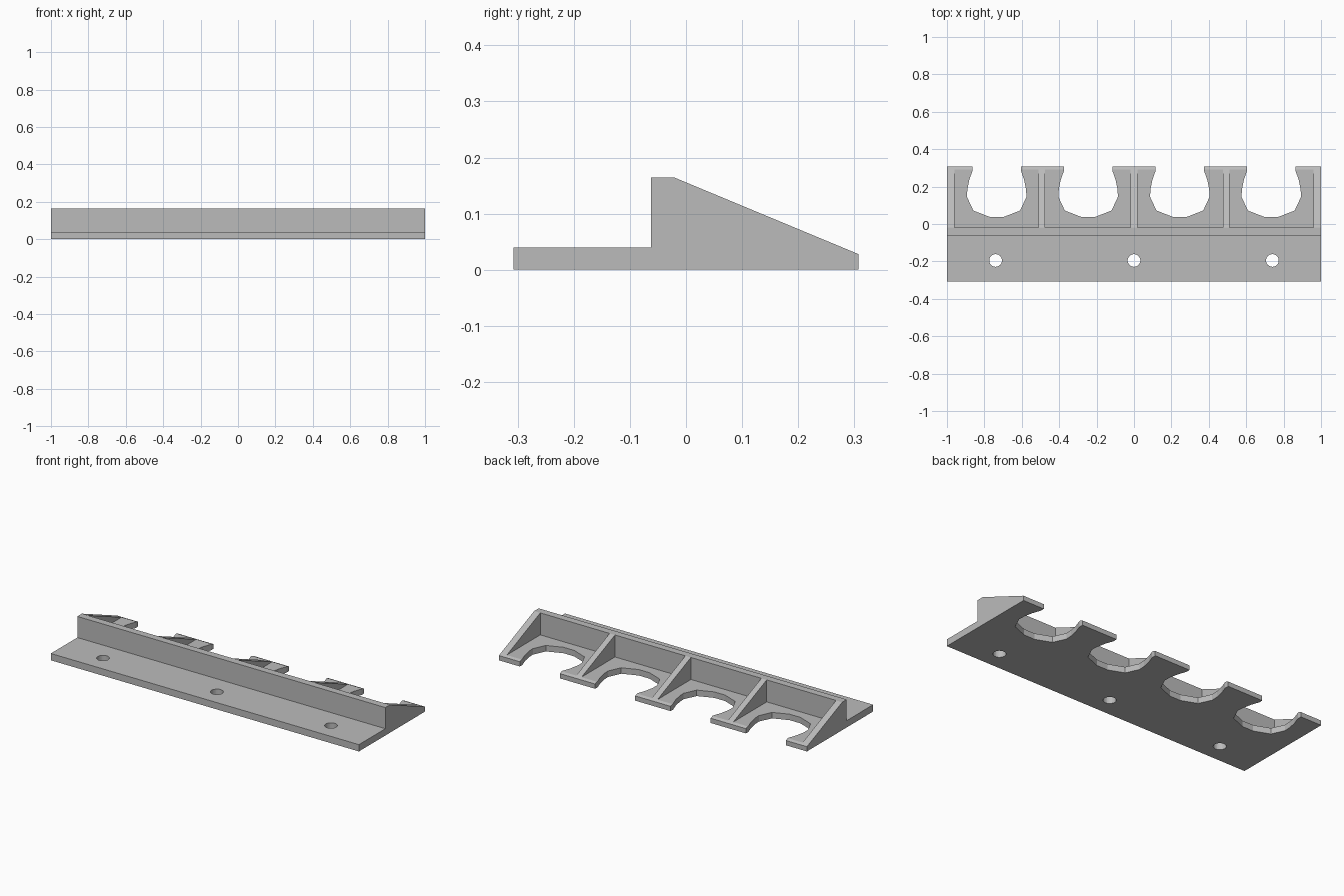
import bpy
import bmesh
from math import cos, sin, tau
from mathutils import Vector

if "Cube" in bpy.data.objects:
    bpy.data.objects.remove(bpy.data.objects["Cube"], do_unlink=True)

grey = bpy.data.materials.new("plain_grey")
grey.use_nodes = True
colour = (0.5, 0.5, 0.5, 1)
grey.diffuse_color = colour
grey.node_tree.nodes["Principled BSDF"].inputs["Base Color"].default_value = colour


def prism(name, outline, push):
    """Extrude a closed outline of 3D points along the push vector."""
    bm = bmesh.new()
    face = bm.faces.new([bm.verts.new(p) for p in outline])
    out = bmesh.ops.extrude_face_region(bm, geom=[face])
    moved = [v for v in out["geom"] if isinstance(v, bmesh.types.BMVert)]
    bmesh.ops.translate(bm, verts=moved, vec=Vector(push))
    bmesh.ops.recalc_face_normals(bm, faces=bm.faces)
    mesh = bpy.data.meshes.new(name)
    bm.to_mesh(mesh)
    bm.free()
    mesh.materials.append(grey)
    obj = bpy.data.objects.new(name, mesh)
    bpy.context.collection.objects.link(obj)
    return obj


def cut(target, cutter):
    """Subtract the cutter from the target and remove it."""
    mod = target.modifiers.new("cut", "BOOLEAN")
    mod.operation = "DIFFERENCE"
    mod.solver = "EXACT"
    mod.object = cutter
    cutter.hide_render = True
    bpy.context.view_layer.objects.active = target
    bpy.ops.object.modifier_apply(modifier=mod.name)
    bpy.data.objects.remove(cutter, do_unlink=True)


# Rack body: mounting flange, upright wall and sloping back
side = [(-0.307, 0), (0.307, 0), (0.307, 0.028), (-0.02, 0.164),
        (-0.062, 0.164), (-0.062, 0.04), (-0.307, 0.04)]
rack = prism("holder_rack", [(-1, y, z) for y, z in side], (2, 0, 0))

# Pockets between the five ribs, leaving the shelf below
shelf_top = 0.035
for left, right in [(-0.96, -0.51), (-0.475, -0.018), (0.018, 0.475), (0.51, 0.96)]:
    outline = [(left, -0.02, shelf_top), (right, -0.02, shelf_top),
               (right, 0.4, shelf_top), (left, 0.4, shelf_top)]
    cut(rack, prism("pocket_cutter", outline, (0, 0, 0.3)))

# Open notches through the shelf, with a narrowed mouth
half = [(0.13, 0.4), (0.13, 0.283), (0.147, 0.235), (0.157, 0.185),
        (0.159, 0.145), (0.125, 0.072), (0.035, 0.037)]
notch = half + [(-x, y) for x, y in reversed(half)]
for cx in (-0.734, -0.245, 0.245, 0.734):
    cut(rack, prism("notch_cutter", [(cx + x, y, -0.1) for x, y in notch], (0, 0, 0.4)))

# Screw holes in the flange
for cx in (-0.74, 0, 0.74):
    ring = [(cx + 0.034 * cos(tau * i / 24), -0.195 + 0.034 * sin(tau * i / 24), -0.1)
            for i in range(24)]
    cut(rack, prism("hole_cutter", ring, (0, 0, 0.3)))
